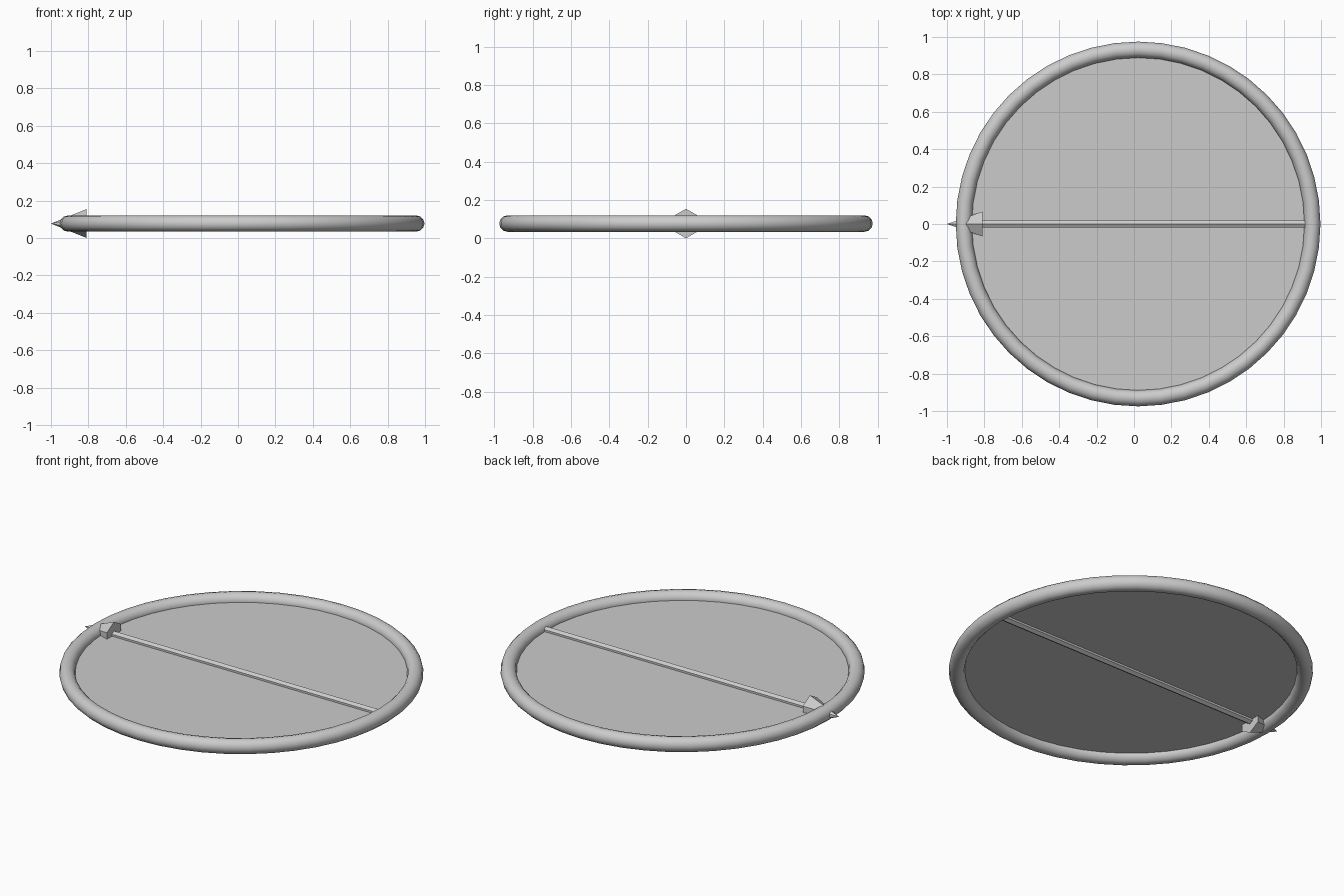
import bpy, math

if "Cube" in bpy.data.objects:
    bpy.data.objects.remove(bpy.data.objects["Cube"])

CX, CZ = 0.022, 0.077   # ring centre


def smooth(obj, angle):
    bpy.ops.object.select_all(action='DESELECT')
    obj.select_set(True)
    bpy.context.view_layer.objects.active = obj
    bpy.ops.object.shade_smooth_by_angle(angle=math.radians(angle))


def rod(name, x_tip, x_base, r_tip, r_base, sides=6):
    """Tapered rod along x with a corner pointing up."""
    bpy.ops.mesh.primitive_cone_add(
        vertices=sides, radius1=r_base, radius2=r_tip, depth=x_base - x_tip,
        location=((x_tip + x_base) / 2, 0, CZ), rotation=(0, -math.pi / 2, 0))
    obj = bpy.context.object
    obj.name = name
    # turn about its own axis so a corner lies on +z
    bpy.ops.object.transform_apply(location=False, rotation=True)
    top = max(v.co.z for v in obj.data.vertices)
    if top < r_base * 0.99:
        obj.rotation_euler.x = math.pi / sides
        bpy.ops.object.transform_apply(location=False, rotation=True)
    return obj


# Rim
bpy.ops.mesh.primitive_torus_add(major_segments=48, minor_segments=12,
                                 major_radius=0.932, minor_radius=0.043,
                                 location=(CX, 0, CZ))
rim = bpy.context.object
rim.name = "rim"
smooth(rim, 40)

# Thin disc across the middle of the rim
bpy.ops.mesh.primitive_circle_add(vertices=48, radius=0.925, fill_type='NGON',
                                  location=(CX, 0, CZ))
bpy.context.object.name = "disc"

# Needle shaft and arrow head
rod("needle_shaft", -0.88, 0.915, 0.023, 0.023)
rod("needle_head", -1.0, -0.81, 0.0, 0.077)
